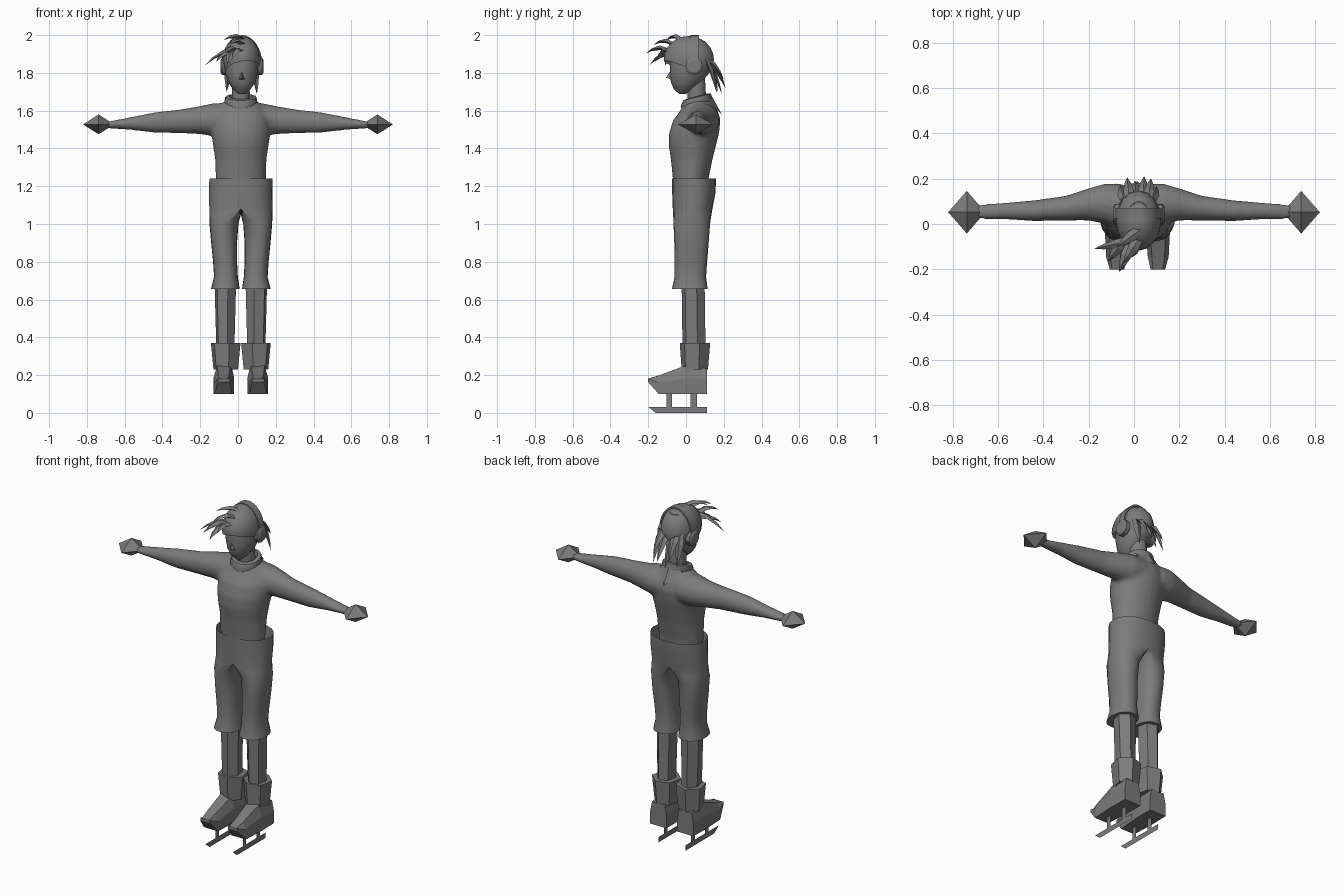
import bpy, bmesh, math
from mathutils import Vector

if "Cube" in bpy.data.objects:
    bpy.data.objects.remove(bpy.data.objects["Cube"])

C = 0.015  # body centre line
grey = bpy.data.materials.new("grey")
grey.diffuse_color = (0.2, 0.2, 0.2, 1)
grey.use_nodes = True
grey.node_tree.nodes["Principled BSDF"].inputs["Base Color"].default_value = grey.diffuse_color


def finish(name, bm, smooth=None, offset=C, mirror=False):
    bmesh.ops.remove_doubles(bm, verts=bm.verts, dist=1e-5)
    bmesh.ops.recalc_face_normals(bm, faces=bm.faces)
    me = bpy.data.meshes.new(name)
    bm.to_mesh(me)
    bm.free()
    me.materials.append(grey)
    ob = bpy.data.objects.new(name, me)
    bpy.context.collection.objects.link(ob)
    ob.location.x = offset
    if mirror:
        ob.modifiers.new("mirror", 'MIRROR')
    if smooth:
        bpy.ops.object.select_all(action='DESELECT')
        ob.select_set(True)
        bpy.context.view_layer.objects.active = ob
        bpy.ops.object.shade_smooth_by_angle(angle=math.radians(smooth))
    return ob


def loft(bm, rings, cap0=True, cap1=True):
    vs = [[bm.verts.new(p) for p in r] for r in rings]
    n = len(vs[0])
    for a, b in zip(vs, vs[1:]):
        for i in range(n):
            bm.faces.new((a[i], a[(i + 1) % n], b[(i + 1) % n], b[i]))
    if cap0:
        bm.faces.new(vs[0])
    if cap1:
        bm.faces.new(vs[-1])


def oval(z, rx, y0, y1, n=24, x=0, turn=0, tilt=0):
    """Horizontal ring; tilt raises the back."""
    pts = []
    for i in range(n):
        a = 2 * math.pi * i / n + turn
        s = math.sin(a)
        pts.append((x + rx * math.cos(a), (y0 + y1) / 2 + (y1 - y0) / 2 * s, z + tilt * s))
    return pts


def side_ring(x, y0, y1, z0, z1, n=16):
    return [(x, (y0 + y1) / 2 + (y1 - y0) / 2 * math.cos(a), (z0 + z1) / 2 + (z1 - z0) / 2 * math.sin(a))
            for a in (2 * math.pi * i / n for i in range(n))]


# Sweater: torso and both sleeves blended into one skin
bm = bmesh.new()
loft(bm, [oval(*r) for r in [
    (1.16, .13, -.065, .115), (1.24, .133, -.07, .12), (1.34, .136, -.08, .14),
    (1.42, .148, -.092, .16), (1.48, .157, -.09, .175), (1.55, .158, -.068, .183),
    (1.6, .14, -.03, .168), (1.635, .105, -.012, .15), (1.66, .07, .0, .12)]])
for s in (1, -1):
    loft(bm, [side_ring(s * r[0] - C, *r[1:]) for r in [
        (.06, -.03, .18, 1.46, 1.64), (.13, .0, .178, 1.465, 1.64), (.2, .015, .158, 1.475, 1.625),
        (.3, .015, .125, 1.48, 1.608), (.44, .012, .105, 1.483, 1.592),
        (.56, .02, .095, 1.497, 1.568), (.7, .022, .085, 1.508, 1.54)]])
sweater = finish("sweater", bm)
m = sweater.modifiers.new("blend", 'REMESH')
m.mode = 'VOXEL'
m.voxel_size = 0.011
m.use_smooth_shade = True
m = sweater.modifiers.new("soften", 'SMOOTH')
m.iterations = 5

# Diamond hands
for s, side in ((1, "right"), (-1, "left")):
    bm = bmesh.new()
    mid = [(s * .738, -.042, 1.527), (s * .82, .052, 1.527), (s * .738, .146, 1.527), (s * .656, .052, 1.527)]
    ring = [bm.verts.new(p) for p in mid]
    for z in (1.475, 1.58):
        tip = bm.verts.new((s * .738, .052, z))
        for i in range(4):
            bm.faces.new((ring[i], ring[(i + 1) % 4], tip))
    finish(side + "_hand", bm, offset=0)

# Trousers: one half, open at the waist, mirrored; xm splits outer and inner arcs
bm = bmesh.new()
rings = []
for z, xo, xm, xi, y0, y1 in [
        (1.24, .167, 0, 0, -.075, .16), (1.16, .168, 0, 0, -.073, .155), (1.08, .167, 0, 0, -.07, .14),
        (1.05, .167, .03, 0, -.068, .135), (1.0, .166, .085, .013, -.066, .127),
        (.9, .157, .09, .02, -.062, .12), (.8, .147, .083, .02, -.06, .112),
        (.72, .142, .08, .016, -.06, .106), (.655, .158, .082, .006, -.075, .115)]:
    r = []
    for i in range(20):
        t = 2 * math.pi * i / 20
        s = math.sin(t)
        s = math.copysign(abs(s) ** 0.8, s)
        r.append((xm + (xo - xm if s > 0 else xm - xi) * s, (y0 + y1) / 2 - (y1 - y0) / 2 * math.cos(t), z))
    rings.append(r)
loft(bm, rings, cap0=False)
bmesh.ops.remove_doubles(bm, verts=bm.verts, dist=1e-5)
bmesh.ops.delete(bm, geom=[f for f in bm.faces if all(abs(v.co.x) < 1e-4 for v in f.verts)], context='FACES')
finish("trousers", bm, smooth=50, mirror=True)

# Shins
bm = bmesh.new()
loft(bm, [oval(.7, .06, -.025, .1, 6, .082, .3), oval(.34, .05, -.02, .105, 6, .082, .3)])
finish("shins", bm, mirror=True)

# Boot cuffs
bm = bmesh.new()
loft(bm, [oval(.37, .082, -.035, .13, 6, .08, .3), oval(.23, .068, -.025, .118, 6, .08, .3)])
finish("boot_cuffs", bm, mirror=True)

# Boots: sections from heel to toe (y, z low, z high, x in, x out, top inset)
bm = bmesh.new()
loft(bm, [[(xi, y, z0), (xo, y, z0), (xo, y, (z0 + z1) / 2 + .01), (xo - d, y, z1), (xi + d, y, z1),
           (xi, y, (z0 + z1) / 2 + .01)]
          for y, z0, z1, xi, xo, d in [
              (.112, .1, .235, .035, .142, .012), (-.005, .1, .25, .035, .145, .02),
              (-.145, .1, .198, .046, .138, .018), (-.2, .163, .18, .058, .122, .01)]])
finish("boots", bm, mirror=True)

# Skate blades: flat runner and two posts
bm = bmesh.new()
for shape in ([(-.2, .032), (-.16, 0), (.11, 0), (.11, .032)],
              [(-.103, .03), (-.073, .03), (-.073, .11), (-.103, .11)],
              [(.024, .03), (.058, .03), (.058, .11), (.024, .11)]):
    bm.faces.new([bm.verts.new((.09, y, z)) for y, z in shape])
finish("skate_blades", bm, mirror=True)

# Rolled collar with a pointed flap at the back
bm = bmesh.new()
loft(bm, [oval(1.615, .075, -.02, .135, 16, tilt=.02), oval(1.645, .088, -.028, .14, 16, tilt=.02),
          oval(1.672, .083, -.015, .132, 16, tilt=.018), oval(1.676, .062, .0, .115, 16, tilt=.015),
          oval(1.63, .055, .005, .105, 16)], False, False)
v = [bm.verts.new(p) for p in [(-.075, .115, 1.655), (.075, .115, 1.655), (0, .19, 1.58), (0, .138, 1.675)]]
bm.faces.new((v[0], v[2], v[3]))
bm.faces.new((v[1], v[3], v[2]))
finish("collar", bm, smooth=40)

# Neck
bm = bmesh.new()
loft(bm, [oval(1.6, .05, .01, .11, 12), oval(1.78, .045, .005, .1, 12)])
finish("neck", bm, smooth=40)

# Head with a pointed chin
bm = bmesh.new()
loft(bm, [oval(z, rx, y0, y1, 16, .005) for z, rx, y0, y1 in [
    (1.687, .016, -.035, -.005), (1.715, .048, -.065, .045), (1.75, .072, -.08, .085),
    (1.8, .087, -.086, .12), (1.86, .092, -.085, .135), (1.92, .085, -.08, .13), (1.97, .05, -.04, .1)]])
finish("head", bm, smooth=40)

# Nose
bm = bmesh.new()
base = [bm.verts.new(p) for p in [(-.01, -.08, 1.765), (.02, -.08, 1.765), (.005, -.075, 1.82)]]
tip = bm.verts.new((.005, -.107, 1.775))
for i in range(3):
    bm.faces.new((base[i], base[(i + 1) % 3], tip))
finish("nose", bm)

# Hair cap, cut along a slanted hairline
bm = bmesh.new()
bmesh.ops.create_uvsphere(bm, u_segments=16, v_segments=12, radius=1)
for v in bm.verts:
    v.co = Vector((.005 + .1 * v.co.x, .015 + .133 * v.co.y, 1.87 + .125 * v.co.z))
bmesh.ops.bisect_plane(bm, geom=bm.verts[:] + bm.edges[:] + bm.faces[:], plane_co=(0, -.1, 1.855),
                       plane_no=(-.15, .38, 1), clear_inner=True)
finish("hair_cap", bm, smooth=40)


def lock(bm, base, tip, r, sag=.02):
    """Flat bent hair lock tapering to a point."""
    b, t = Vector(base), Vector(tip)
    d = (t - b).normalized()
    u = d.cross(Vector((0, 0, 1))).normalized()
    w = d.cross(u)
    rings = []
    for f, k in ((0, .8), (.4, 1), (.75, .6), (1, .03)):
        c = b.lerp(t, f) + Vector((0, 0, sag * math.sin(math.pi * f)))
        rings.append([c + u * r * k, c + w * r * k * .5, c - u * r * k, c - w * r * k * .5])
    loft(bm, rings)


# Windswept fringe
bm = bmesh.new()
for b, t, r in [((-.02, -.07, 1.93), (-.19, -.11, 1.84), .02), ((-.03, -.09, 1.92), (-.08, -.21, 1.905), .024),
                ((-.04, -.08, 1.9), (-.07, -.19, 1.845), .024), ((-.05, -.06, 1.9), (-.13, -.165, 1.86), .024),
                ((.01, -.06, 1.95), (-.06, -.17, 1.95), .024), ((.02, -.02, 1.975), (-.09, -.1, 1.975), .024),
                ((0, -.09, 1.92), (-.05, -.155, 1.87), .025)]:
    lock(bm, b, t, r)
finish("fringe", bm)

# Locks at the nape
bm = bmesh.new()
for x, yt, zt in [(-.075, .17, 1.70), (-.045, .205, 1.74), (-.01, .19, 1.69), (.03, .21, 1.72),
                  (.06, .2, 1.765), (.085, .165, 1.69)]:
    lock(bm, (x * .8, .11, 1.87), (x, yt, zt), .023)
finish("nape_hair", bm)

# Headphones: band over the head and two ear cups
bm = bmesh.new()
rings = []
for i in range(17):
    a = math.pi * i / 16
    rings.append([(.006 + rx * math.cos(a), y, 1.84 + rz * math.sin(a))
                  for rx, rz, y in ((.1, .15, .025), (.108, .16, .025), (.108, .16, .068), (.1, .15, .068))])
loft(bm, rings)
finish("headband", bm, smooth=30)
bm = bmesh.new()
for s in (1, -1):
    loft(bm, [side_ring(.006 + s * x, .043 - r, .043 + r, 1.835 - r, 1.835 + r, 12)
              for x, r in ((.08, .046), (.105, .046), (.114, .033))])
finish("ear_cups", bm, smooth=30)
